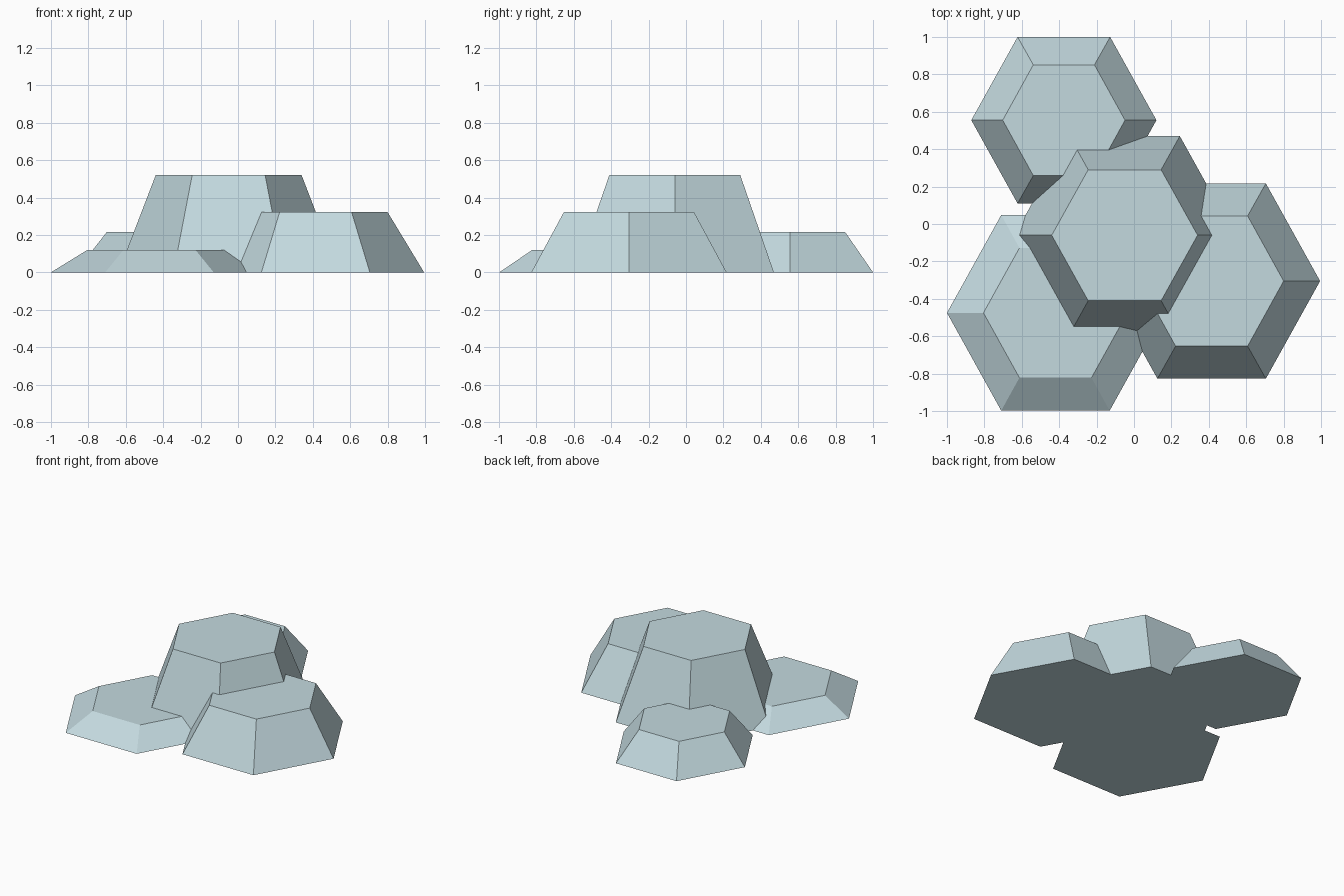
import bpy, bmesh
from math import cos, sin, pi

if "Cube" in bpy.data.objects:
    bpy.data.objects.remove(bpy.data.objects["Cube"])

# shared pale blue-grey stone colour
stone = bpy.data.materials.new("stone")
stone.diffuse_color = (0.55, 0.70, 0.74, 1)
stone.use_nodes = True
stone.node_tree.nodes["Principled BSDF"].inputs["Base Color"].default_value = stone.diffuse_color


def hex_rock(name, cx, cy, base, top, height):
    """Six-sided tapered rock; base and top are (x radius, y half-depth)."""
    bm = bmesh.new()
    rings = []
    for (rx, hy), z in ((base, 0), (top, height)):
        rings.append([bm.verts.new((cx + rx * cos(i * pi / 3),
                                    cy + hy * sin(i * pi / 3) / sin(pi / 3), z))
                      for i in range(6)])
    low, high = rings
    bm.faces.new(low[::-1])
    bm.faces.new(high)
    for i in range(6):
        j = (i + 1) % 6
        bm.faces.new((low[i], low[j], high[j], high[i]))
    mesh = bpy.data.meshes.new(name)
    bm.to_mesh(mesh)
    bm.free()
    mesh.materials.append(stone)
    obj = bpy.data.objects.new(name, mesh)
    bpy.context.collection.objects.link(obj)
    return obj


# tall central rock and three lower ones around it
hex_rock("centre_rock", -0.05, -0.06, (0.59, 0.53), (0.39, 0.35), 0.52)
hex_rock("right_rock", 0.415, -0.305, (0.58, 0.522), (0.385, 0.348), 0.322)
hex_rock("left_low_rock", -0.42, -0.475, (0.58, 0.523), (0.385, 0.347), 0.12)
hex_rock("back_rock", -0.375, 0.555, (0.495, 0.445), (0.327, 0.296), 0.215)
